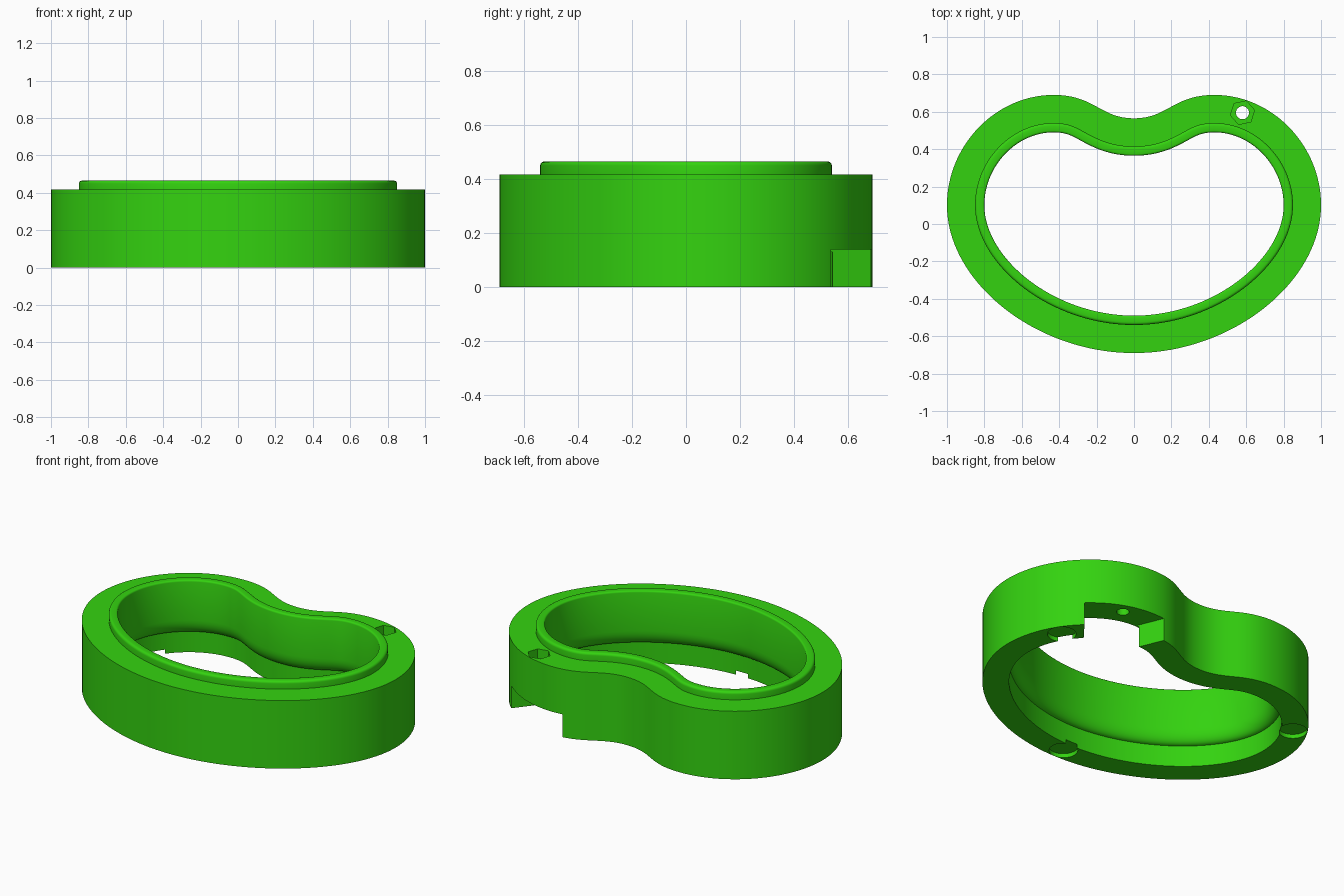
import bpy, bmesh, math
from mathutils import Vector
from mathutils.geometry import interpolate_bezier

if "Cube" in bpy.data.objects:
    bpy.data.objects.remove(bpy.data.objects["Cube"])

# Kidney outline: right half as bezier spans, then mirrored
SPANS = [
    ((0, -.69), (.525, -.69), (1, -.31), (1, .10)),
    ((1, .10), (1, .42), (.74, .69), (.43, .69)),
    ((.43, .69), (.21, .69), (.18, .565), (0, .565)),
]
half = []
for span in SPANS:
    half += interpolate_bezier(*[Vector((x, y, 0)) for x, y in span], 41)[:-1]
half.append(Vector((0, .565, 0)))
outline = half + [Vector((-p.x, p.y, 0)) for p in half[-2:0:-1]]
N = len(outline)


def offset_ring(d):
    pts = []
    for i, p in enumerate(outline):
        t = (outline[(i + 1) % N] - outline[i - 1]).normalized()
        pts.append(p + Vector((-t.y, t.x, 0)) * d)
    return pts


def arc(cx, cz, rx, rz, a0, a1, n=8):
    return [(cx + rx * math.cos(math.radians(a0 + (a1 - a0) * i / n)),
             cz + rz * math.sin(math.radians(a0 + (a1 - a0) * i / n))) for i in range(n + 1)]


# Wall cross-section as (inward offset, z)
profile = [(0, 0), (0, .417), (.15, .417)]
profile += arc(.165, .45, .015, .015, 180, 90, 4)      # rounded lip, outer edge
profile += arc(.19, .455, .01, .01, 90, 0, 3)          # rounded lip, inner edge
profile += arc(.148, .22, .052, .09, 0, -90)           # curved shoulder
profile += [(.148, 0)]                                 # stacking recess


def make_object(name, bm):
    bmesh.ops.recalc_face_normals(bm, faces=bm.faces)
    me = bpy.data.meshes.new(name)
    bm.to_mesh(me)
    bm.free()
    ob = bpy.data.objects.new(name, me)
    bpy.context.collection.objects.link(ob)
    return ob


bm = bmesh.new()
rings = [[bm.verts.new((p.x, p.y, z)) for p in offset_ring(d)] for d, z in profile]
for k, a in enumerate(rings):
    b = rings[(k + 1) % len(rings)]
    for i in range(N):
        j = (i + 1) % N
        bm.faces.new((a[i], a[j], b[j], b[i]))
body = make_object("kidney_ring", bm)


def cut(points, z0, z1):
    """Subtract a prism with the given plan outline."""
    cb = bmesh.new()
    face = cb.faces.new([cb.verts.new((x, y, z0)) for x, y in points])
    ext = bmesh.ops.extrude_face_region(cb, geom=[face])
    bmesh.ops.translate(cb, vec=(0, 0, z1 - z0),
                        verts=[v for v in ext["geom"] if isinstance(v, bmesh.types.BMVert)])
    cutter = make_object("cutter", cb)
    cutter.hide_render = True
    mod = body.modifiers.new("cut", 'BOOLEAN')
    mod.operation = 'DIFFERENCE'
    mod.solver = 'EXACT'
    mod.object = cutter
    bpy.context.view_layer.objects.active = body
    bpy.ops.object.modifier_apply(modifier=mod.name)
    bpy.data.objects.remove(cutter)


def polygon(cx, cy, r, n, turn=0):
    return [(cx + r * math.cos(turn + math.tau * i / n),
             cy + r * math.sin(turn + math.tau * i / n)) for i in range(n)]


# Bottom notch under the bolt
cut([(.866, .609), (.325, .767), (.477, .402), (.624, .3015)], -.05, .14)
# Bolt hole and hexagonal nut pocket
cut(polygon(.58, .595, .035, 32), .05, .6)
cut(polygon(.58, .595, .066, 6, math.radians(12)), .36, .6)
# Round sockets under the rim
for x, y in ((0, -.61), (.838, .374), (-.838, .374)):
    cut(polygon(x, y, .08, 40), -.05, .025)

mat = bpy.data.materials.new("green")
mat.diffuse_color = (.034, .65, .005, 1)
mat.use_nodes = True
mat.node_tree.nodes["Principled BSDF"].inputs["Base Color"].default_value = mat.diffuse_color
body.data.materials.append(mat)
bpy.ops.object.select_all(action='DESELECT')
body.select_set(True)
bpy.context.view_layer.objects.active = body
bpy.ops.object.shade_smooth_by_angle(angle=math.radians(35))
